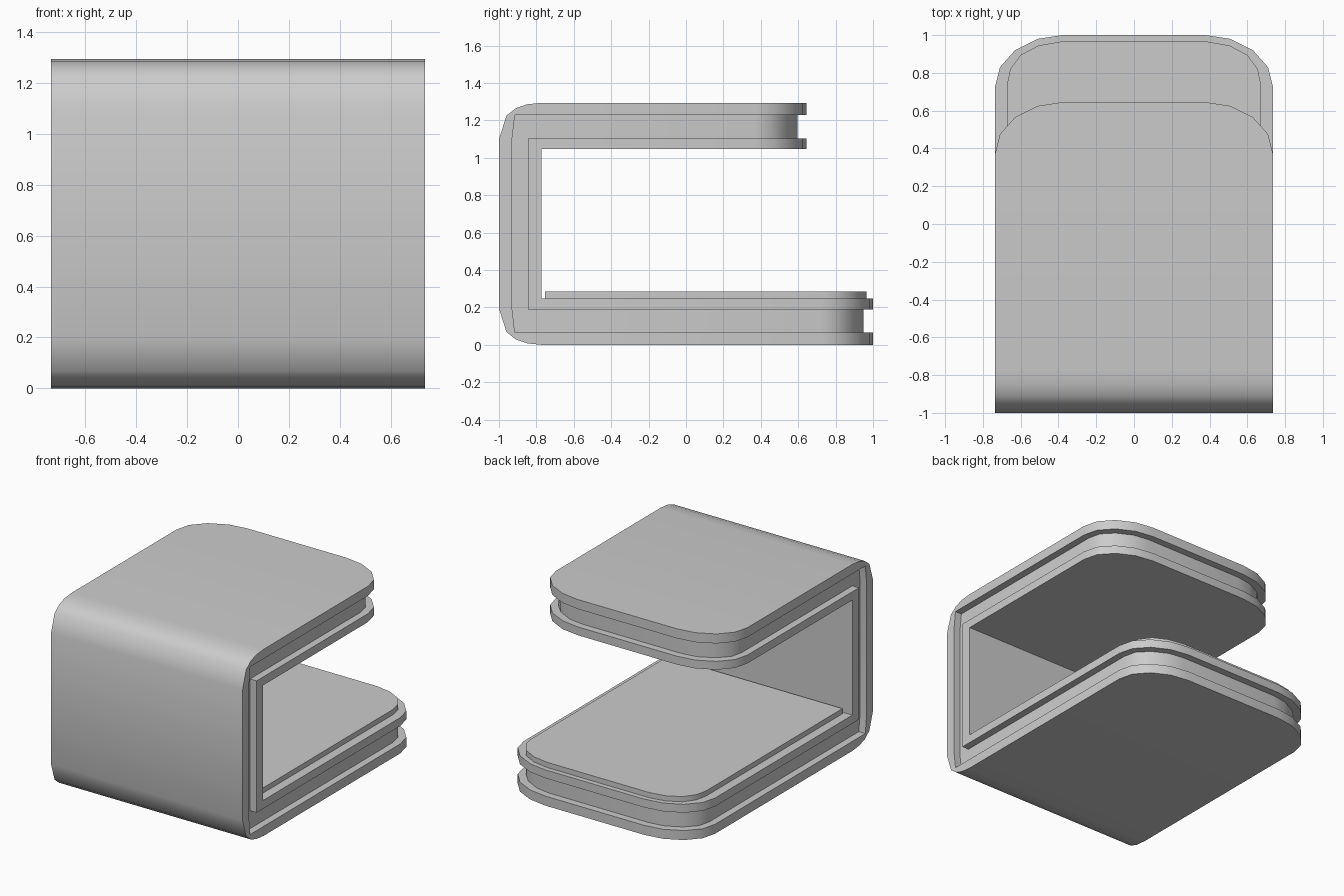
import bpy, bmesh, math

if "Cube" in bpy.data.objects:
    bpy.data.objects.remove(bpy.data.objects["Cube"])

H = 1.294                      # overall height
ZO, Z1, Z2, ZI = 1.294, 1.228, 1.104, 1.046   # layer heights of the upper arm

# Rounded plan corner: (half width, distance behind the tip), rim and groove floor
RIM = [(0.38, 0.0), (0.51, 0.02), (0.63, 0.08), (0.71, 0.17), (0.735, 0.27)]
FLOOR = [(0.38, 0.05), (0.49, 0.067), (0.595, 0.122), (0.665, 0.195), (0.685, 0.28)]

# Upper back bend: (y, z) of outer skin, groove top, groove bottom, inner skin
INNER = (-0.773, ZI)
BEND = [
    ((-0.77, ZO), (-0.77, Z1), (-0.77, Z2), INNER),
    ((-0.85, 1.286), (-0.82, Z1), (-0.80, Z2), INNER),
    ((-0.91, 1.265), (-0.87, Z1), (-0.82, Z2), INNER),
    ((-0.96, 1.225), (-0.915, Z1), (-0.845, Z2), INNER),
    ((-1.0, 1.10), (-0.93, 1.10), (-0.845, Z2), INNER),
]


def finish(name, bm):
    bmesh.ops.remove_doubles(bm, verts=bm.verts, dist=1e-5)
    bmesh.ops.dissolve_degenerate(bm, edges=bm.edges, dist=1e-5)
    bmesh.ops.recalc_face_normals(bm, faces=bm.faces)
    me = bpy.data.meshes.new(name)
    bm.to_mesh(me)
    bm.free()
    ob = bpy.data.objects.new(name, me)
    bpy.context.collection.objects.link(ob)
    me.shade_smooth()
    me.set_sharp_from_angle(angle=math.radians(42))
    return ob


def section(w, wf, o, a, af, b, bf, i):
    """Half section through the grooved slab, outer skin to inner skin."""
    return [(w, *o), (w, *a), (wf, *af), (wf, *bf), (w, *b), (w, *i)]


def arm(tip):
    """Sections from the rounded tip back to the straight sides."""
    out = []
    for (w, d), (wf, df) in zip(RIM, FLOOR):
        y, f = tip - d, tip - df
        out.append(section(w, wf, (y, ZO), (y, Z1), (f, Z1), (y, Z2), (f, Z2), (y, ZI)))
    return out


def flip(sections):
    return [[(x, y, H - z) for x, y, z in s] for s in reversed(sections)]


# C-shaped body with a groove round its edge
bend = [section(0.735, 0.685, o, a, a, b, b, i) for o, a, b, i in BEND]
stations = arm(0.645) + bend + flip(bend) + flip(arm(1.0))
bm = bmesh.new()
right = [[bm.verts.new(p) for p in s] for s in stations]
left = [[bm.verts.new((-x, y, z)) for x, y, z in s] for s in stations]
for k in range(len(stations) - 1):
    for side in (right, left):
        for j in range(5):
            bm.faces.new((side[k][j], side[k][j + 1], side[k + 1][j + 1], side[k + 1][j]))
    for j in (0, 5):
        bm.faces.new((right[k][j], right[k + 1][j], left[k + 1][j], left[k][j]))
for k in (0, -1):
    for j in range(5):
        bm.faces.new((right[k][j], right[k][j + 1], left[k][j + 1], left[k][j]))
finish("grooved_c_body", bm)

# Thin pad on the lower arm
half = [(0.39, 0.965), (0.505, 0.945), (0.60, 0.895), (0.655, 0.82), (0.672, 0.74), (0.672, -0.755)]
outline = half + [(-x, y) for x, y in reversed(half)]
bm = bmesh.new()
face = bm.faces.new([bm.verts.new((x, y, 0.246)) for x, y in outline])
ext = bmesh.ops.extrude_face_region(bm, geom=[face], use_keep_orig=True)
for v in ext["geom"]:
    if isinstance(v, bmesh.types.BMVert):
        v.co.z = 0.284
finish("lower_pad", bm)
